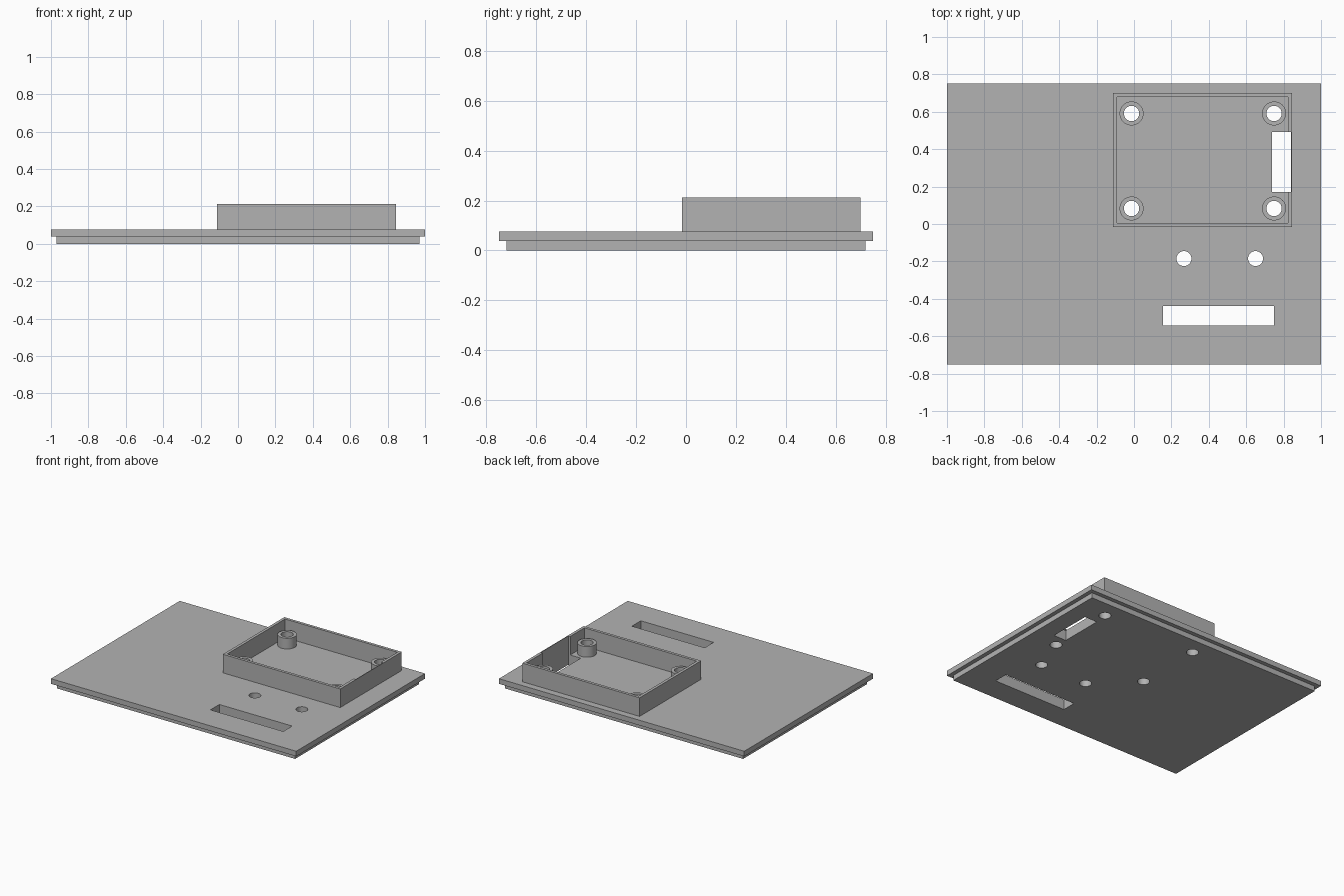
import bpy
import bmesh
from mathutils import Matrix, Vector

cube = bpy.data.objects.get("Cube")
if cube:
    bpy.data.objects.remove(cube, do_unlink=True)

# Single grey plastic
grey = bpy.data.materials.new("matte grey")
grey.use_nodes = True
colour = (0.45, 0.45, 0.45, 1)
grey.diffuse_color = colour
grey.node_tree.nodes["Principled BSDF"].inputs["Base Color"].default_value = colour

# Stack heights
STEP, TOP, POST_TOP, WALL_TOP = 0.038, 0.076, 0.155, 0.213


def finish(name, bm):
    mesh = bpy.data.meshes.new(name)
    bm.to_mesh(mesh)
    bm.free()
    mesh.materials.append(grey)
    obj = bpy.data.objects.new(name, mesh)
    bpy.context.collection.objects.link(obj)
    return obj


def box(name, x0, x1, y0, y1, z0, z1):
    bm = bmesh.new()
    low, high = Vector((x0, y0, z0)), Vector((x1, y1, z1))
    place = Matrix.Translation((low + high) / 2) @ Matrix.Diagonal((high - low).to_4d())
    place[3][3] = 1
    bmesh.ops.create_cube(bm, size=1, matrix=place)
    return finish(name, bm)


def cylinder(name, x, y, radius, z0, z1):
    bm = bmesh.new()
    bmesh.ops.create_cone(bm, cap_ends=True, segments=40, radius1=radius, radius2=radius,
                          depth=z1 - z0, matrix=Matrix.Translation((x, y, (z0 + z1) / 2)))
    return finish(name, bm)


def cut(obj, cutters):
    bpy.context.view_layer.objects.active = obj
    for cutter in cutters:
        mod = obj.modifiers.new("cut", "BOOLEAN")
        mod.operation, mod.solver, mod.object = "DIFFERENCE", "EXACT", cutter
        bpy.ops.object.modifier_apply(modifier=mod.name)


# Stepped lid plate and the raised wall around the board bay
lower_plate = box("lower_plate", -0.97, 0.97, -0.72, 0.72, 0, STEP)
upper_plate = box("upper_plate", -1, 1, -0.75, 0.75, STEP, TOP)
bay_wall = box("bay_wall", -0.112, 0.845, -0.016, 0.70, TOP, WALL_TOP)

# Cutters for the bay, slots and holes
bay = box("bay_cutter", -0.091, 0.824, 0.005, 0.679, 0, 1)
port_slot = box("port_slot_cutter", 0.738, 0.84, 0.171, 0.492, -1, 1)
front_slot = box("front_slot_cutter", 0.155, 0.749, -0.543, -0.439, -1, 1)
button_holes = [cylinder("button_hole_cutter", x, -0.185, 0.04, -1, 1) for x in (0.267, 0.65)]

# Hollow posts in the corners of the bay
post_holes, posts = [], []
for side, x in (("right", -0.013), ("left", 0.749)):
    for end, y in (("front", 0.083), ("back", 0.591)):
        hole = cylinder("post_hole_cutter", x, y, 0.041, -1, 1)
        post = cylinder(f"{end}_{side}_post", x, y, 0.064, TOP, POST_TOP)
        cut(post, [hole])
        post_holes.append(hole)
        posts.append(post)

cut(bay_wall, [bay, port_slot])
openings = [port_slot, front_slot] + button_holes + post_holes
for plate in (lower_plate, upper_plate):
    cut(plate, openings)

# Smooth the round surfaces, keep the edges crisp
bpy.ops.object.select_all(action="DESELECT")
for obj in [lower_plate, upper_plate] + posts:
    obj.select_set(True)
bpy.context.view_layer.objects.active = upper_plate
bpy.ops.object.shade_smooth_by_angle()

for cutter in openings + [bay]:
    bpy.data.objects.remove(cutter, do_unlink=True)
